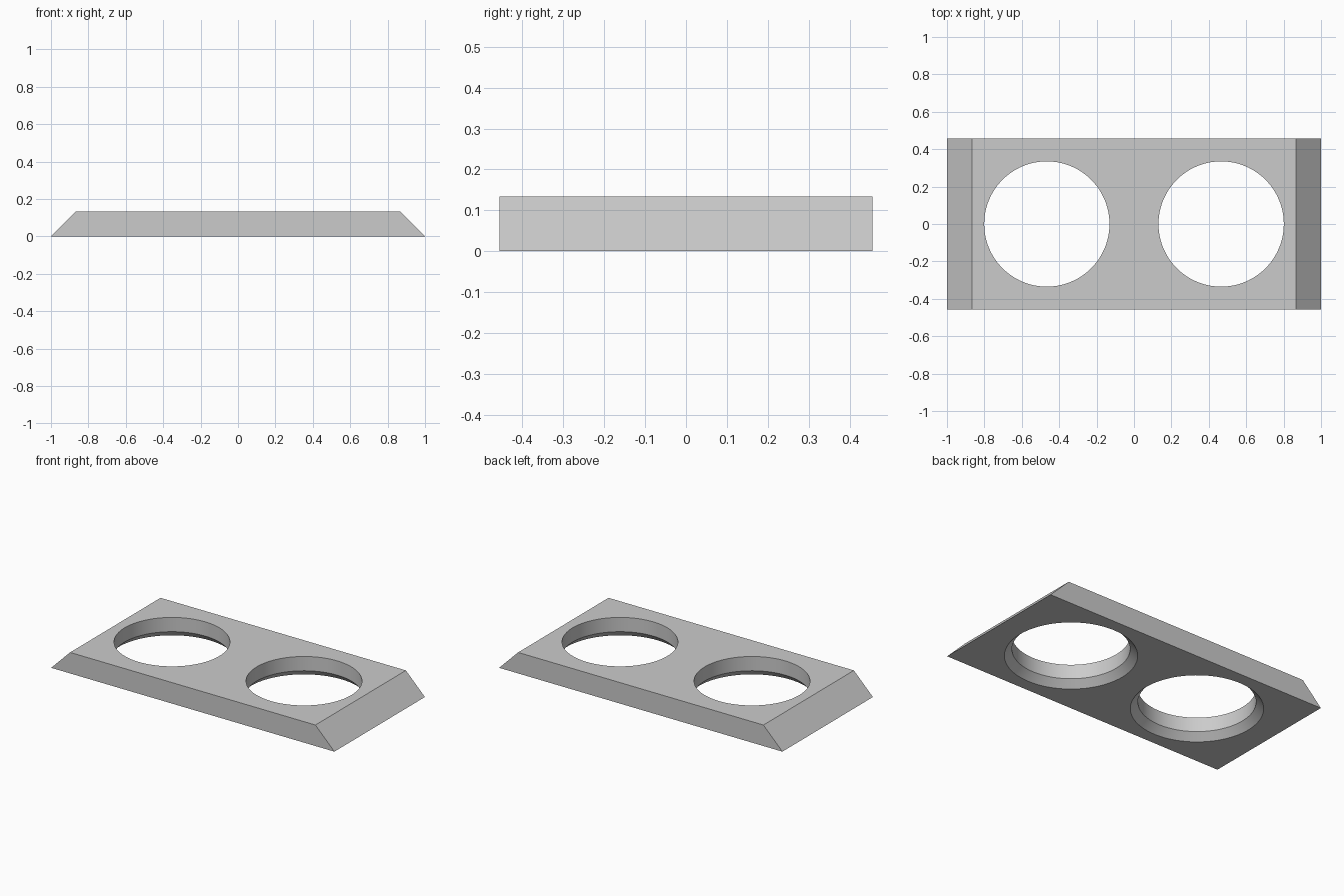
import bpy
import bmesh
import math

cube = bpy.data.objects.get("Cube")
if cube:
    bpy.data.objects.remove(cube, do_unlink=True)

HALF_DEPTH = 0.456
HEIGHT = 0.134
HOLE_X = 0.466
HOLE_R = 0.335
CHAMFER = 0.043
SEGMENTS = 96

grey = bpy.data.materials.new("plain grey")
grey.use_nodes = True
colour = (0.6, 0.6, 0.6, 1)
grey.diffuse_color = colour
grey.node_tree.nodes["Principled BSDF"].inputs["Base Color"].default_value = colour


def make_object(name, bm):
    bmesh.ops.recalc_face_normals(bm, faces=bm.faces)
    mesh = bpy.data.meshes.new(name)
    bm.to_mesh(mesh)
    bm.free()
    mesh.materials.append(grey)
    obj = bpy.data.objects.new(name, mesh)
    bpy.context.collection.objects.link(obj)
    return obj


def sloped_block(name):
    """Trapezoid profile extruded from front to back."""
    bm = bmesh.new()
    profile = [(-1, 0), (1, 0), (1 - HEIGHT, HEIGHT), (HEIGHT - 1, HEIGHT)]
    face = bm.faces.new([bm.verts.new((x, -HALF_DEPTH, z)) for x, z in profile])
    side = bmesh.ops.extrude_face_region(bm, geom=[face])["geom"]
    verts = [v for v in side if isinstance(v, bmesh.types.BMVert)]
    bmesh.ops.translate(bm, verts=verts, vec=(0, 2 * HALF_DEPTH, 0))
    return make_object(name, bm)


def hole_cutter(name, x):
    """Straight bore that flares out at 45 degrees towards the underside."""
    bm = bmesh.new()
    margin = 0.05
    levels = [(-margin, HOLE_R + CHAMFER + margin), (CHAMFER, HOLE_R),
              (HEIGHT + margin, HOLE_R)]
    rings = []
    for z, r in levels:
        angles = [math.tau * i / SEGMENTS for i in range(SEGMENTS)]
        rings.append([bm.verts.new((x + r * math.cos(a), r * math.sin(a), z))
                      for a in angles])
    for low, high in zip(rings, rings[1:]):
        for i in range(SEGMENTS):
            j = (i + 1) % SEGMENTS
            bm.faces.new((low[i], low[j], high[j], high[i]))
    bm.faces.new(rings[0])
    bm.faces.new(rings[-1])
    cutter = make_object(name, bm)
    cutter.hide_render = True
    return cutter


# Plate with sloped ends
plate = sloped_block("plate")
bpy.ops.object.select_all(action="DESELECT")
plate.select_set(True)
bpy.context.view_layer.objects.active = plate

# Two round holes, chamfered from below
for side, x in (("left", HOLE_X), ("right", -HOLE_X)):
    cutter = hole_cutter(side + "_hole_cutter", x)
    cut = plate.modifiers.new(side + " hole", "BOOLEAN")
    cut.operation = "DIFFERENCE"
    cut.solver = "EXACT"
    cut.object = cutter
    bpy.ops.object.modifier_apply(modifier=cut.name)
    bpy.data.objects.remove(cutter, do_unlink=True)

# Round bores, crisp edges
bpy.ops.object.shade_smooth_by_angle(angle=math.radians(30))
